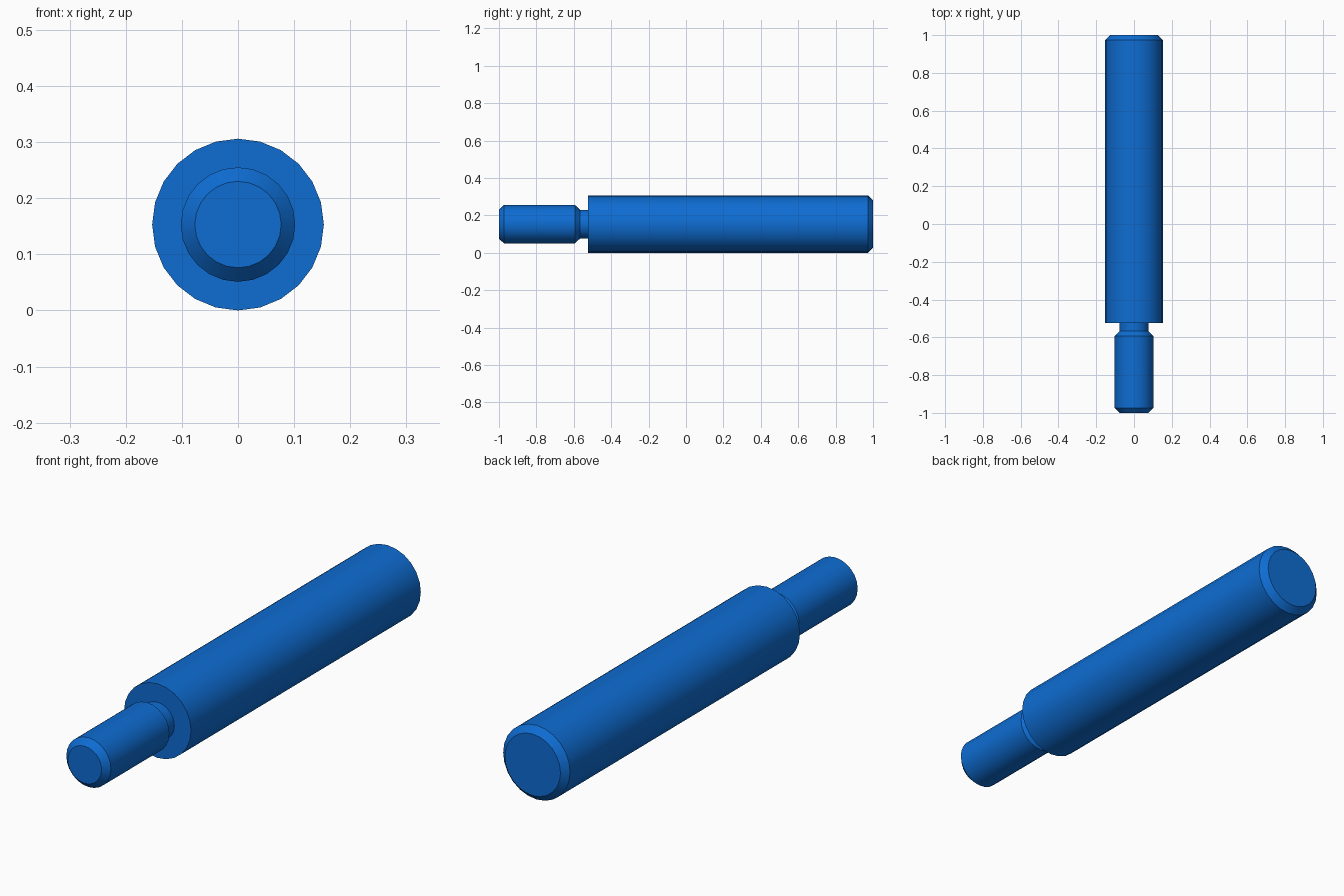
import bpy
import bmesh
import math

cube = bpy.data.objects.get("Cube")
if cube:
    bpy.data.objects.remove(cube, do_unlink=True)

SEGMENTS = 24
AXIS_Z = 0.153

# One flat blue for the whole pin
blue = bpy.data.materials.new("blue")
blue.use_nodes = True
colour = (0.0044, 0.152, 0.65, 1.0)
blue.diffuse_color = colour
blue.node_tree.nodes["Principled BSDF"].inputs["Base Color"].default_value = colour


def turned_part(name, profile):
    """Revolve (y, radius) points about the y axis and cap both ends."""
    bm = bmesh.new()
    rings = []
    for y, r in profile:
        ring = []
        for i in range(SEGMENTS):
            a = 2 * math.pi * i / SEGMENTS
            ring.append(bm.verts.new((r * math.sin(a), y, AXIS_Z + r * math.cos(a))))
        rings.append(ring)
    for a, b in zip(rings, rings[1:]):
        for i in range(SEGMENTS):
            j = (i + 1) % SEGMENTS
            bm.faces.new((a[i], a[j], b[j], b[i]))
    bm.faces.new(rings[0])
    bm.faces.new(rings[-1])
    bmesh.ops.recalc_face_normals(bm, faces=bm.faces)
    mesh = bpy.data.meshes.new(name)
    bm.to_mesh(mesh)
    bm.free()
    mesh.materials.append(blue)
    obj = bpy.data.objects.new(name, mesh)
    bpy.context.collection.objects.link(obj)
    bpy.ops.object.select_all(action='DESELECT')
    obj.select_set(True)
    bpy.context.view_layer.objects.active = obj
    bpy.ops.object.shade_smooth_by_angle(angle=math.radians(30))
    return obj


# Chamfered stud, undercut neck, square shoulder, shaft and chamfered back end
turned_part("stepped_pin", [
    (-1.0, 0.077), (-0.974, 0.102),
    (-0.593, 0.102), (-0.567, 0.077),
    (-0.525, 0.077), (-0.525, 0.153),
    (0.974, 0.153), (1.0, 0.127),
])
